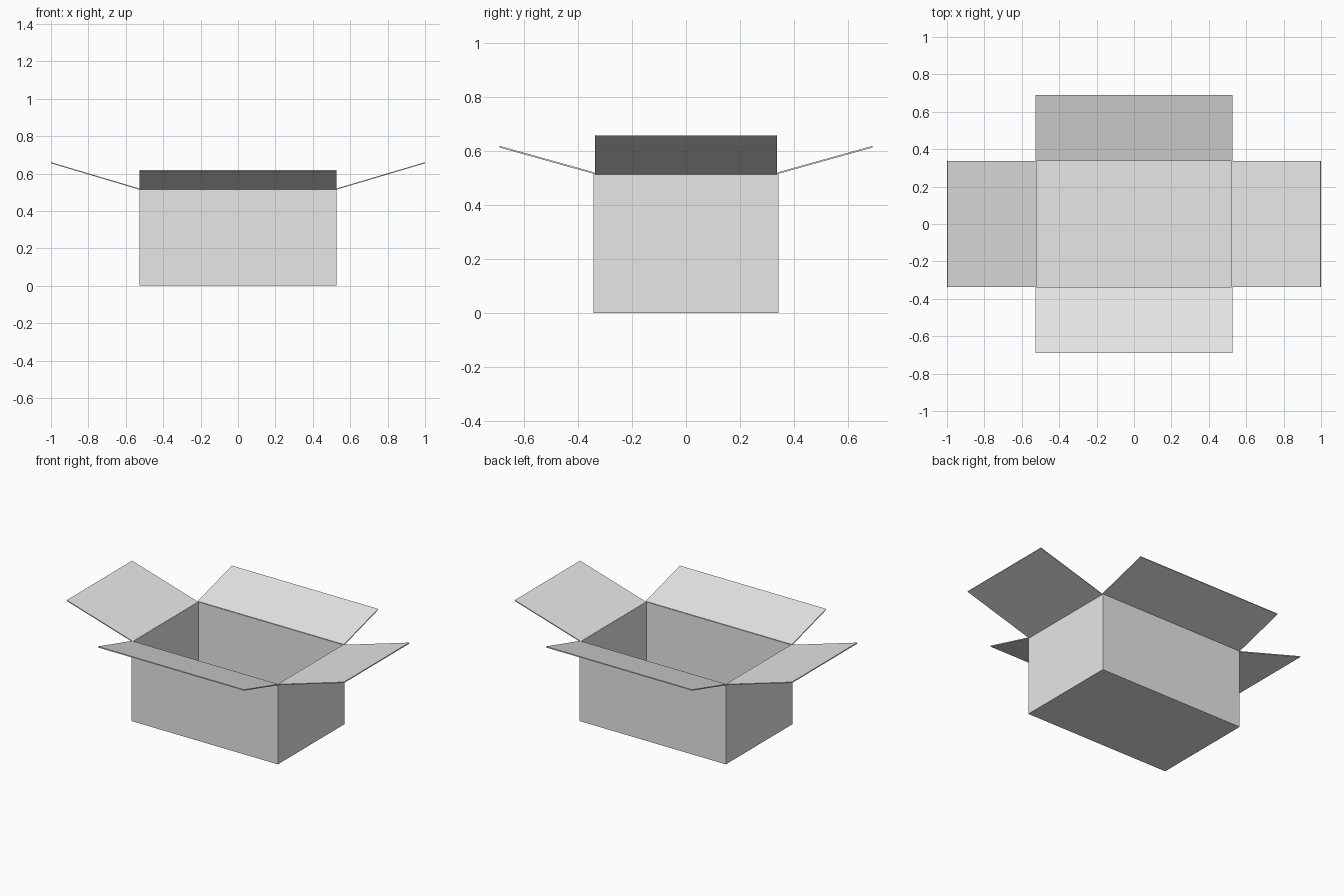
import bpy, bmesh
from mathutils import Vector

if "Cube" in bpy.data.objects:
    bpy.data.objects.remove(bpy.data.objects["Cube"], do_unlink=True)

HALF_X, HALF_Y, HEIGHT, CARD = 0.527, 0.342, 0.518, 0.006

# Plain card material
card = bpy.data.materials.new("light_grey_card")
card.use_nodes = True
grey = (0.8, 0.8, 0.8, 1.0)
card.diffuse_color = grey
bsdf = next(n for n in card.node_tree.nodes if n.type == 'BSDF_PRINCIPLED')
bsdf.inputs["Base Color"].default_value = grey


def card_object(name, bm, offset):
    """Turn a sheet into an object with card thickness."""
    mesh = bpy.data.meshes.new(name)
    bm.to_mesh(mesh)
    bm.free()
    mesh.materials.append(card)
    obj = bpy.data.objects.new(name, mesh)
    bpy.context.collection.objects.link(obj)
    solid = obj.modifiers.new("card_thickness", 'SOLIDIFY')
    solid.thickness = CARD
    solid.offset = offset
    solid.use_even_offset = True
    return obj


def flap(name, hinge, tip, half_width):
    """Sheet from a hinge point to a tip point, widened along the wall."""
    hinge, tip = Vector(hinge), Vector(tip)
    side = Vector((0, 0, 1)).cross(tip - hinge).normalized() * half_width
    bm = bmesh.new()
    corners = (hinge - side, tip - side, tip + side, hinge + side)
    bm.faces.new([bm.verts.new(c) for c in corners])
    card_object(name, bm, 0)


# Open-topped box body
bm = bmesh.new()
bmesh.ops.create_cube(bm, size=1)
for v in bm.verts:
    v.co = (v.co.x * 2 * HALF_X, v.co.y * 2 * HALF_Y, (v.co.z + 0.5) * HEIGHT)
lid = [f for f in bm.faces if f.normal.z > 0.9]
bmesh.ops.delete(bm, geom=lid, context='FACES_ONLY')
card_object("box_body", bm, -1)

# Four open flaps, hinged on the rim
for s, name in ((1, "left_flap"), (-1, "right_flap")):
    flap(name, (s * (HALF_X - CARD / 2), 0, HEIGHT - 0.002), (s * 0.999, 0, 0.657), 0.336)
for s, name in ((1, "back_flap"), (-1, "front_flap")):
    flap(name, (0, s * (HALF_Y - CARD / 2), HEIGHT), (0, s * 0.69, 0.616), HALF_X)
